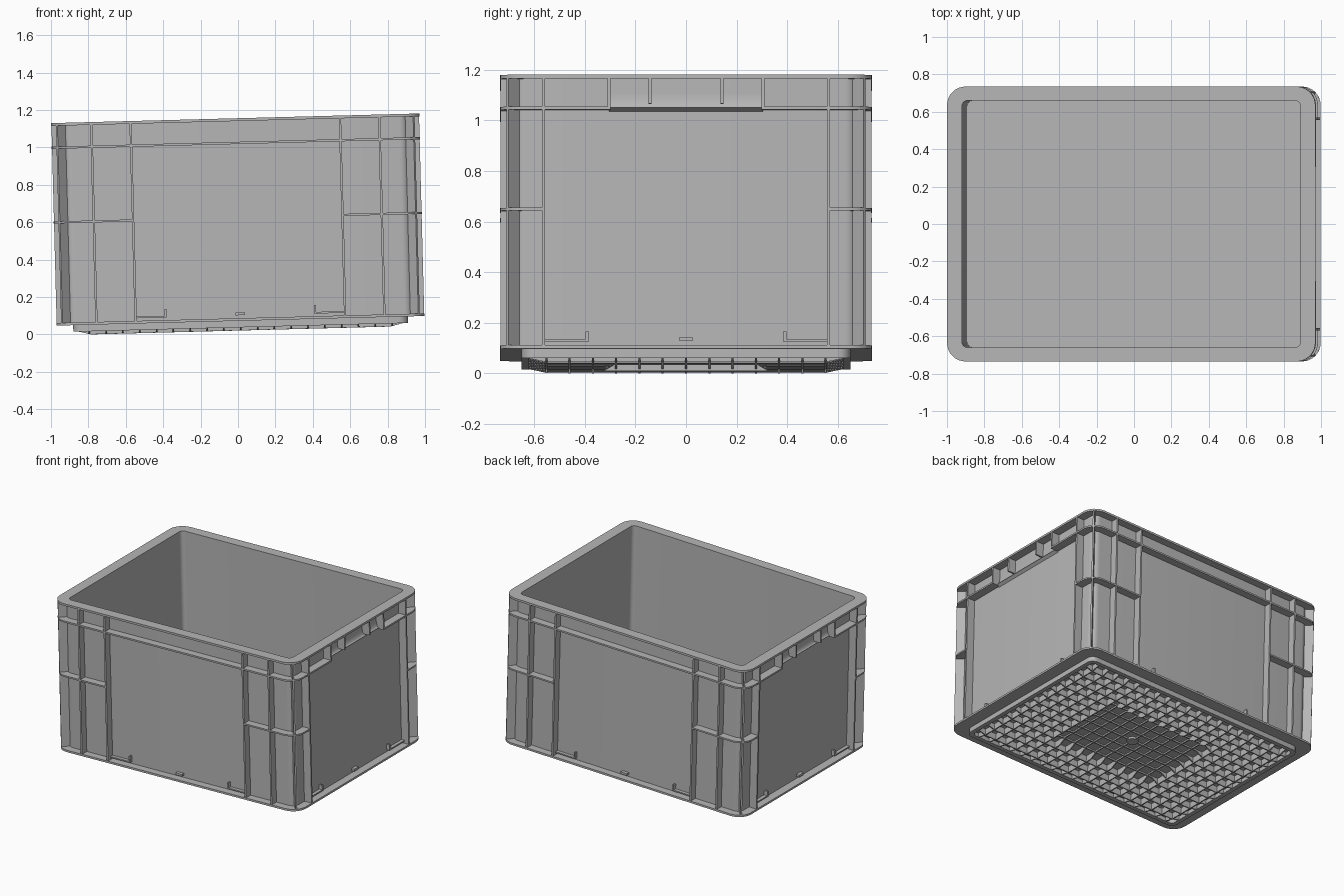
import bpy, bmesh, math
from mathutils import Matrix

if "Cube" in bpy.data.objects:
    bpy.data.objects.remove(bpy.data.objects["Cube"])

TILT = Matrix.Translation((0.0147, 0, 0.021)) @ Matrix.Rotation(math.radians(-1.5), 4, 'Y')
HX, HY, R = 0.985, 0.735, 0.10       # outer rim half size and corner radius
WX, WY = 0.925, 0.68                 # outer wall half size
SIGNS = [(sx, sy) for sx in (1, -1) for sy in (1, -1)]

grey = bpy.data.materials.new("crate grey")
grey.diffuse_color = (0.47, 0.47, 0.47, 1)
grey.use_nodes = True
grey.node_tree.nodes["Principled BSDF"].inputs["Base Color"].default_value = grey.diffuse_color


def finish(name, bm):
    bmesh.ops.recalc_face_normals(bm, faces=bm.faces)
    me = bpy.data.meshes.new(name)
    bm.to_mesh(me)
    bm.free()
    me.materials.append(grey)
    ob = bpy.data.objects.new(name, me)
    bpy.context.collection.objects.link(ob)
    ob.matrix_world = TILT
    bpy.ops.object.select_all(action='DESELECT')
    ob.select_set(True)
    bpy.context.view_layer.objects.active = ob
    bpy.ops.object.shade_smooth_by_angle(angle=math.radians(30))
    return ob


def rounded_rect(hx, hy, r, n=8):
    pts = []
    for q, (sx, sy) in enumerate(((1, 1), (-1, 1), (-1, -1), (1, -1))):
        for i in range(n + 1):
            a = math.pi / 2 * (q + i / n)
            pts.append((sx * (hx - r) + r * math.cos(a), sy * (hy - r) + r * math.sin(a)))
    return pts


def loft(bm, sections):
    loops = [[bm.verts.new((x, y, z)) for x, y in rounded_rect(hx, hy, r)]
             for hx, hy, r, z in sections]
    for a, b in zip(loops, loops[1:]):
        for i in range(len(a)):
            j = (i + 1) % len(a)
            bm.faces.new((a[i], a[j], b[j], b[i]))
    bm.faces.new(loops[0])
    bm.faces.new(loops[-1])


def prism(bm, pts, depth):
    """Extrude a closed outline of 3D points along a vector."""
    a = [bm.verts.new(p) for p in pts]
    b = [bm.verts.new([p[k] + depth[k] for k in range(3)]) for p in pts]
    bm.faces.new(a)
    bm.faces.new(b)
    for i in range(len(a)):
        j = (i + 1) % len(a)
        bm.faces.new((a[i], a[j], b[j], b[i]))


def box(bm, x0, x1, y0, y1, z0, z1):
    prism(bm, [(x0, y0, z0), (x1, y0, z0), (x1, y1, z0), (x0, y1, z0)], (0, 0, z1 - z0))


def corner_shelf(bm, xa, yb, z, t):
    """Horizontal rib that wraps each corner, from x = xa round to y = yb."""
    for sx, sy in SIGNS:
        arc = [(HX - R + R * math.sin(a), HY - R + R * math.cos(a))
               for a in [math.pi / 2 * i / 8 for i in range(9)]]
        pts = [(xa, 0.67), (xa, HY)] + arc + [(HX, yb), (0.915, yb), (0.915, 0.67)]
        prism(bm, [(sx * x, sy * y, z) for x, y in pts], (0, 0, t))


# Shell: base ledge, bottom flange, walls, rim and hollow inside
bm = bmesh.new()
loft(bm, [(0.865, 0.62, 0.03, 0.045), (0.865, 0.62, 0.03, 0.017),
          (0.895, 0.65, 0.05, 0.017), (0.895, 0.65, 0.05, 0.052),
          (HX, HY, R, 0.052), (HX, HY, R, 0.066),
          (WX, WY, 0.05, 0.066), (WX, WY, 0.05, 1.12),
          (HX, HY, R, 1.12), (HX, HY, R, 1.135),
          (0.905, 0.66, 0.03, 1.135), (0.905, 0.66, 0.03, 0.075)])
finish("crate_shell", bm)

# Horizontal ribs: one below the rim (open at the grips), one at mid height
bm = bmesh.new()
corner_shelf(bm, 0, 0.305, 0.997, 0.012)
finish("upper_rib", bm)
bm = bmesh.new()
corner_shelf(bm, 0.56, 0.56, 0.598, 0.011)
finish("middle_corner_ribs", bm)

# Vertical ribs on the long sides and the ends
bm = bmesh.new()
t = 0.006
for sx, sy in SIGNS:
    for x in (0.56, 0.77):
        y0, y1 = sorted((sy * 0.67, sy * (HY - 0.002)))
        box(bm, sx * x - t, sx * x + t, y0, y1, 0.06, 1.125)
    x0, x1 = sorted((sx * 0.915, sx * (HX - 0.002)))
    box(bm, x0, x1, sy * 0.563 - t, sy * 0.563 + t, 0.06, 1.125)
finish("vertical_ribs", bm)

# Diagonal ribs on the corners
bm = bmesh.new()
d = 0.004
for sx, sy in SIGNS:
    pts = [(0.90 - d, 0.65 + d), (0.955 - d, 0.705 + d), (0.955 + d, 0.705 - d), (0.90 + d, 0.65 - d)]
    prism(bm, [(sx * x, sy * y, 0.06) for x, y in pts], (0, 0, 1.065))
finish("diagonal_corner_ribs", bm)

# Hand grips: short ribs below the rim and a curved surface under them
bm = bmesh.new()
for sx, sy in SIGNS:
    x0, x1 = sorted((sx * 0.915, sx * (HX - 0.002)))
    box(bm, x0, x1, sy * 0.305 - t, sy * 0.305 + t, 0.997, 1.125)
    box(bm, x0, x1, sy * 0.143 - t, sy * 0.143 + t, 1.02, 1.125)
finish("grip_ribs", bm)
bm = bmesh.new()
for sx in (1, -1):
    curve = [(WX + 0.02 * (1 - math.sin(a)), 1.06 - 0.055 * math.cos(a))
             for a in [math.pi / 2 * i / 8 for i in range(9)]]
    pts = [(0.915, 0.99), (WX, 0.99)] + curve + [(0.915, 1.06)]
    prism(bm, [(sx * x, -0.305, z) for x, z in pts], (0, 0.61, 0))
finish("grip_curve", bm)

# Label holders: corner hooks and a centre stop along the bottom of each side
bm = bmesh.new()
for s in (1, -1):
    y0, y1 = sorted((s * 0.675, s * 0.705))
    x0, x1 = sorted((s * 0.915, s * 0.95))
    box(bm, -0.025, 0.025, y0, y1, 0.082, 0.096)
    box(bm, x0, x1, -0.025, 0.025, 0.082, 0.098)
    for m in (1, -1):
        a0, a1 = sorted((m * 0.40, m * 0.56))
        box(bm, a0, a1, y0, y1, 0.08, 0.089)
        box(bm, m * 0.40 - 0.005, m * 0.40 + 0.005, y0, y1, 0.08, 0.125)
        b0, b1 = sorted((m * 0.39, m * 0.56))
        box(bm, x0, x1, b0, b1, 0.08, 0.089)
        box(bm, x0, x1, m * 0.39 - 0.007, m * 0.39 + 0.007, 0.08, 0.12)
finish("label_holders", bm)


# Base grid: crossing ribs, chamfered at the edge and notched in the middle
def grid_rib(bm, along_x, c, half, flat, cut, side_flat, side_cut):
    low = 0.017 * max(0, (abs(c) - side_flat) / 0.09)
    low = min(low, 0.017)
    right = [(flat, low), (half, 0.017), (half, 0.05)]
    if abs(c) < side_cut:
        right = [(cut, 0.034), (cut + 0.06, low)] + right
    pts = [(-u, z) for u, z in reversed(right)] + right
    w = 0.004
    if along_x:
        prism(bm, [(u, c - w, z) for u, z in pts], (0, 2 * w, 0))
    else:
        prism(bm, [(c - w, u, z) for u, z in pts], (2 * w, 0, 0))


bm = bmesh.new()
for i in range(-6, 7):
    grid_rib(bm, True, i * 0.092, 0.868, 0.80, 0.40, 0.55, 0.29)
for i in range(-9, 10):
    grid_rib(bm, False, i * 0.09, 0.622, 0.55, 0.26, 0.80, 0.43)
finish("base_grid", bm)

# Round boss in the middle of the base
bm = bmesh.new()
bmesh.ops.create_cone(bm, cap_ends=True, segments=24, radius1=0.04, radius2=0.04, depth=0.02,
                      matrix=Matrix.Translation((0, 0, 0.04)))
finish("base_boss", bm)
